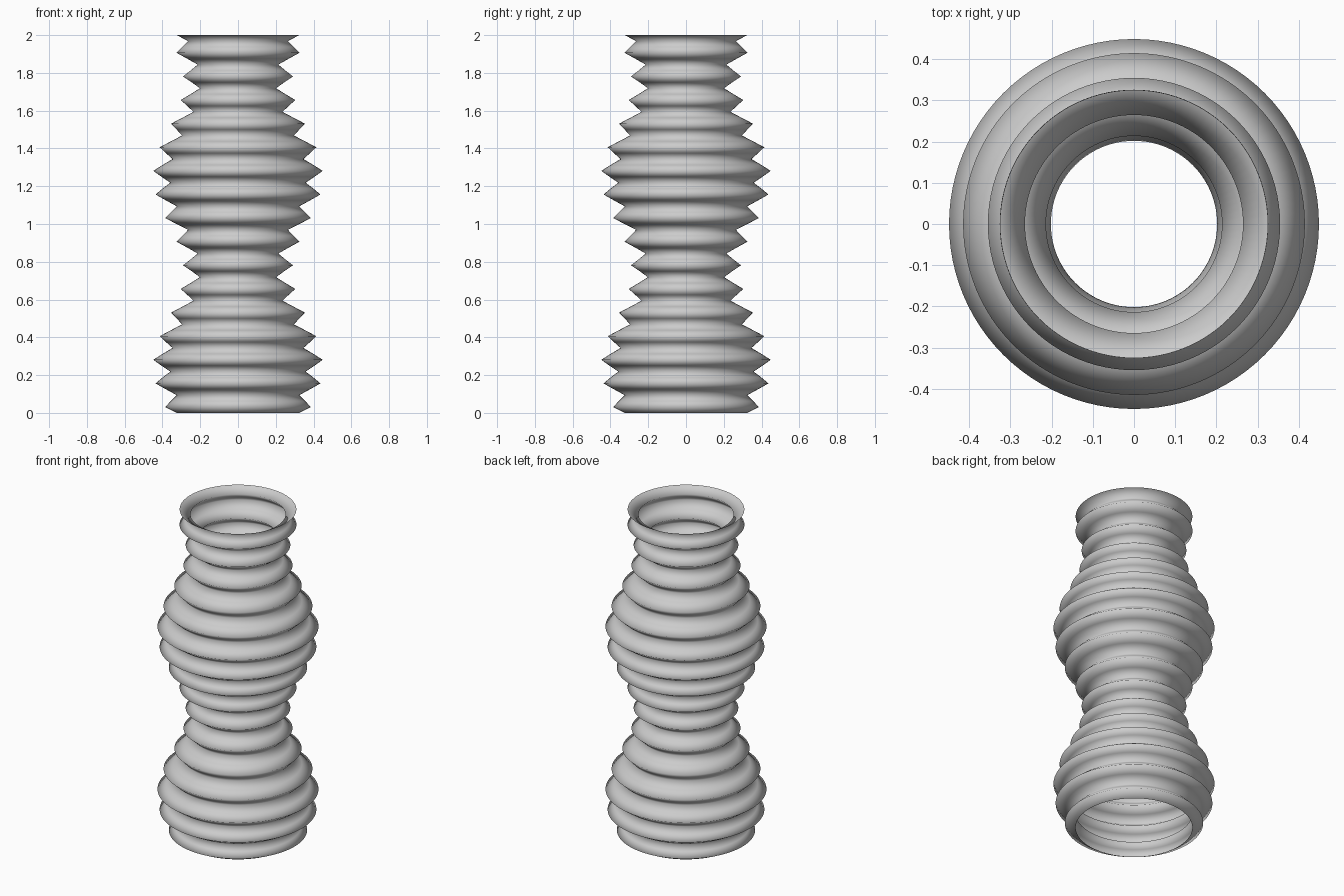
import bpy, bmesh, math

if "Cube" in bpy.data.objects:
    bpy.data.objects.remove(bpy.data.objects["Cube"])

SEGMENTS = 96   # sides around the axis
ROWS = 64       # height steps: four per ripple gives crisp zigzag pleats
HEIGHT = 2.0


def radius(z):
    """Slow bulge plus fine pleats."""
    return 0.325 + 0.08 * math.sin(2 * math.pi * z) + 0.045 * math.sin(16 * math.pi * z)


# Open, single-walled pleated tube
bm = bmesh.new()
rings = []
for i in range(ROWS + 1):
    z = HEIGHT * i / ROWS
    r = radius(z)
    rings.append([bm.verts.new((r * math.cos(2 * math.pi * k / SEGMENTS),
                                r * math.sin(2 * math.pi * k / SEGMENTS), z))
                  for k in range(SEGMENTS)])

for low, high in zip(rings, rings[1:]):
    for k in range(SEGMENTS):
        n = (k + 1) % SEGMENTS
        face = bm.faces.new((low[k], low[n], high[n], high[k]))
        face.smooth = True

mesh = bpy.data.meshes.new("pleated_vase_wall")
bm.to_mesh(mesh)
bm.free()
vase = bpy.data.objects.new("pleated_vase_wall", mesh)
bpy.context.collection.objects.link(vase)
